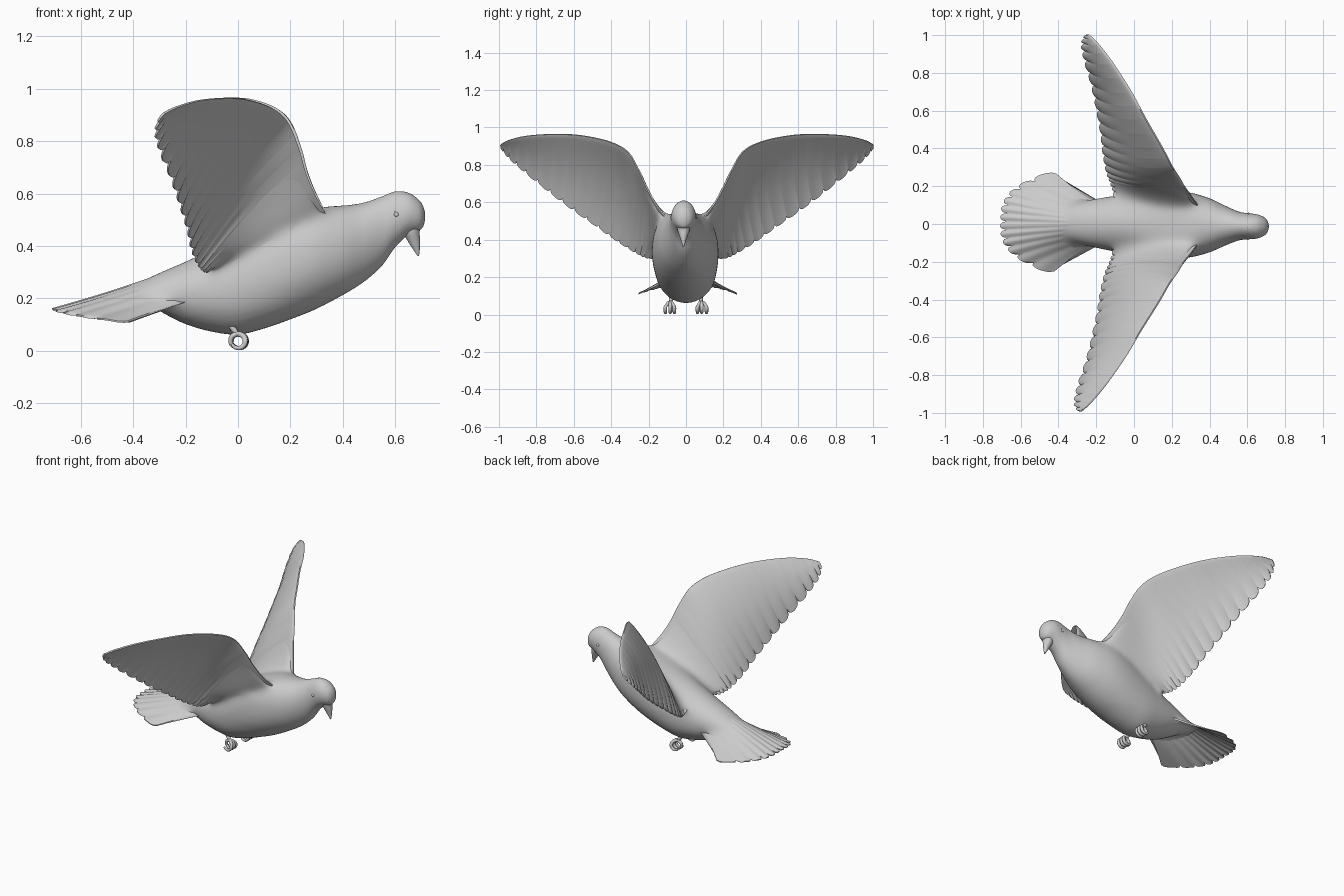
import bpy, bmesh, math
from mathutils import Vector, Matrix

cube = bpy.data.objects.get("Cube")
if cube:
    bpy.data.objects.remove(cube, do_unlink=True)

grey = bpy.data.materials.new("plain_grey")
grey.use_nodes = True
COLOUR = (0.6, 0.6, 0.6, 1)
grey.diffuse_color = COLOUR
grey.node_tree.nodes["Principled BSDF"].inputs["Base Color"].default_value = COLOUR

YAW = Matrix.Rotation(-0.02, 4, 'Z')   # the whole bird is turned very slightly


def finish(name, bm):
    """Turn a bmesh into a smooth shaded, coloured object."""
    bmesh.ops.recalc_face_normals(bm, faces=bm.faces)
    mesh = bpy.data.meshes.new(name)
    bm.to_mesh(mesh)
    bm.free()
    mesh.transform(YAW)
    mesh.materials.append(grey)
    obj = bpy.data.objects.new(name, mesh)
    bpy.context.collection.objects.link(obj)
    bpy.ops.object.select_all(action='DESELECT')
    obj.select_set(True)
    bpy.context.view_layer.objects.active = obj
    bpy.ops.object.shade_smooth_by_angle(angle=math.radians(60))
    return obj


def skin(bm, rings):
    """Skin a list of equally long closed rings and cap both ends."""
    rows = [[bm.verts.new(p) for p in ring] for ring in rings]
    n = len(rows[0])
    for a, b in zip(rows, rows[1:]):
        for i in range(n):
            j = (i + 1) % n
            bm.faces.new((a[i], a[j], b[j], b[i]))
    bm.faces.new(rows[0])
    bm.faces.new(rows[-1])


def loft(name, rings):
    bm = bmesh.new()
    skin(bm, rings)
    return finish(name, bm)


def spline(keys, t):
    """Smooth value through a list of tuples, t from 0 to 1."""
    f = min(max(t, 0), 1) * (len(keys) - 1)
    i = min(int(f), len(keys) - 2)
    f -= i
    last = len(keys) - 1
    p0, p1, p2, p3 = (Vector(keys[min(max(k, 0), last)]) for k in range(i - 1, i + 3))
    return 0.5 * (2 * p1 + (p2 - p0) * f + (2 * p0 - 5 * p1 + 4 * p2 - p3) * f * f
                  + (3 * p1 - p0 - 3 * p2 + p3) * f ** 3)


def circle(n):
    return [(math.cos(2 * math.pi * i / n), math.sin(2 * math.pi * i / n)) for i in range(n)]


def tube(name, path, radius, steps=16):
    """Tapered round tube along a path."""
    rings = []
    for k in range(steps + 1):
        t = k / steps
        p = spline(path, t)
        d = (spline(path, t + 0.02) - spline(path, t - 0.02)).normalized()
        across = Vector((0, 1, 0))
        up = d.cross(across).normalized()
        r = radius * (1 - 0.45 * t ** 3)
        rings.append([p + across * r * c + up * r * s for c, s in circle(10)])
    loft(name, rings)


def scallop(t, count):
    """Rounded feather tip, 0 in the notch and 1 on the crown."""
    f = (t * count) % 1
    return math.sqrt(max(0, 1 - (2 * f - 1) ** 2))


def ripple(t, count):
    return math.cos(2 * math.pi * (t * count - 0.5))


# Wing stations from root to tip: front edge and rear edge
FRONT = [(0.35, 0.085, 0.50), (0.30, 0.155, 0.59), (0.262, 0.205, 0.68), (0.235, 0.25, 0.775),
         (0.195, 0.31, 0.872), (0.14, 0.41, 0.925), (0.05, 0.56, 0.957), (-0.03, 0.70, 0.964),
         (-0.13, 0.85, 0.955), (-0.21, 0.95, 0.932), (-0.26, 0.997, 0.908)]
REAR = [(-0.10, 0.11, 0.33), (-0.108, 0.17, 0.305), (-0.125, 0.22, 0.31), (-0.145, 0.27, 0.335),
        (-0.165, 0.36, 0.39), (-0.18, 0.47, 0.468), (-0.205, 0.60, 0.558), (-0.235, 0.73, 0.655),
        (-0.275, 0.86, 0.76), (-0.292, 0.95, 0.838), (-0.275, 0.995, 0.893)]
FEATHERS, CHORD = 20, 18


def wing_rings(side, end=1.0, base=0.011, swell=0.0):
    """Wing sections; swell thickens the root that grows out of the body."""
    rings = []
    steps = int(FEATHERS * 12 * end)
    for k in range(steps + 1):
        s = end * k / steps
        a, b = spline(FRONT, s), spline(REAR, s)
        chord = b - a
        span = (spline(FRONT, s + 0.02) + spline(REAR, s + 0.02)
                - spline(FRONT, s - 0.02) - spline(REAR, s - 0.02))
        normal = span.cross(chord).normalized()
        length = chord.length
        notch = min(0.012 + 0.025 * s, 0.4 * length) * (1 - scallop(s, FEATHERS))
        reach = 1 + (0.008 - notch) / length
        root = max(0, 1 - s / 0.32) ** 2
        upper, lower = [], []
        for i in range(CHORD + 1):
            c = (i / CHORD) ** 1.3
            p = a + chord * c * reach
            thick = 0.004 + (base + swell * root) * math.sqrt(c) * (1 - c) * 2 * min(1, length / 0.3)
            mid = 0.06 * length * 4 * c * (1 - c) * (1 - root)
            mid += 0.0022 * ripple(s, FEATHERS) * max(0, c - 0.4) * (1 - root)
            for line, offset in ((upper, mid + thick), (lower, mid - thick)):
                q = p + normal * offset
                line.append((q.x, q.y * side, q.z))
        rings.append(upper + lower[::-1])
    return rings


# Fanned tail
TAIL_FEATHERS = 12


def tail_rings(wide=1.0, far=1.0, bulk=0.008):
    rings = []
    for k in range(TAIL_FEATHERS * 10 + 1):
        t = k / (TAIL_FEATHERS * 10)
        u = (2 * t - 1) * wide
        start = Vector((-0.13, 0.085 * u, 0.345 - 0.13 * u * u))
        end = Vector((-0.70 + 0.27 * abs(u) ** 3.1, 0.27 * u, 0.16 - 0.05 * u * u))
        upper, lower = [], []
        for i in range(21):
            v = far * i / 20
            w = v * (1.015 - 0.06 * (1 - scallop(t, TAIL_FEATHERS)))
            p = start.lerp(end, w)
            p.y = start.y + (end.y - start.y) * w ** 1.4
            p.z += 0.003 * ripple(t, TAIL_FEATHERS) * v * v - 0.03 * w * (1 - w) * (1 - u * u)
            thick = Vector((0, 0, 0.003 + bulk * (1 - v / far) * (1 - 0.7 * u * u)))
            upper.append(p + thick)
            lower.append(p - thick)
        rings.append(upper + lower[::-1])
    return rings


# Body and head: x, underside, back, half width
BODY = [(-0.45, 0.222, 0.232, 0.015), (-0.38, 0.195, 0.262, 0.07), (-0.30, 0.15, 0.30, 0.107),
        (-0.20, 0.102, 0.343, 0.133), (-0.10, 0.073, 0.39, 0.15), (0, 0.062, 0.435, 0.165),
        (0.10, 0.085, 0.475, 0.174), (0.20, 0.12, 0.515, 0.18), (0.30, 0.16, 0.547, 0.173),
        (0.40, 0.21, 0.556, 0.145), (0.48, 0.262, 0.566, 0.107), (0.55, 0.325, 0.59, 0.078),
        (0.60, 0.395, 0.609, 0.069), (0.65, 0.442, 0.604, 0.065), (0.69, 0.458, 0.577, 0.049),
        (0.708, 0.475, 0.55, 0.028), (0.715, 0.51, 0.52, 0.004)]
rings = []
for k in range(97):
    x, low, high, wide = spline(BODY, k / 96)
    # square shoulders carry the wings
    square = 1 - 0.25 * max(0, 1 - ((x - 0.2) / 0.25) ** 2)
    ring = []
    for c, s in circle(40):
        power = square if s > 0 else 1
        ring.append((x, wide * math.copysign(abs(c) ** power, c),
                     (low + high) / 2 + (high - low) / 2 * math.copysign(abs(s) ** power, s)))
    rings.append(ring)
bm = bmesh.new()
skin(bm, rings)
skin(bm, tail_rings(0.97, 0.6, 0.02))
for side in (1, -1):
    skin(bm, wing_rings(side, 0.3, 0.007, 0.05))
body = finish("body", bm)

# Fuse the body with the wing and tail roots, then soften the joints
remesh = body.modifiers.new("fuse", 'REMESH')
remesh.mode = 'VOXEL'
remesh.voxel_size = 0.008
bpy.ops.object.modifier_apply(modifier=remesh.name)
bm = bmesh.new()
bm.from_mesh(body.data)
for step in range(9):
    # the softened zone shrinks step by step so that its border fades out
    fade = step / 8
    zone = [v for v in bm.verts if step == 0 or v.co.x < 0.50 - 0.14 * fade
            and v.co.z > 0.15 + 0.07 * fade + 0.3 * min(0, v.co.x + 0.1)]
    for _ in range(8 if step else 2):
        bmesh.ops.smooth_vert(bm, verts=zone, factor=0.5,
                              use_axis_x=True, use_axis_y=True, use_axis_z=True)
bm.to_mesh(body.data)
bm.free()
body.data.materials.clear()
body.data.materials.append(grey)
bpy.ops.object.shade_smooth()

loft("tail", tail_rings())

# Beak: centre x, height, depth, half width
BEAK = [(0.662, 0.48, 0.034, 0.036), (0.663, 0.45, 0.030, 0.032), (0.671, 0.42, 0.024, 0.022),
        (0.680, 0.39, 0.014, 0.012), (0.688, 0.362, 0.003, 0.003)]
rings = []
for k in range(17):
    x, z, deep, wide = spline(BEAK, k / 16)
    rings.append([(x + deep * c, wide * s, z) for c, s in circle(20)])
loft("beak", rings)

# Paired parts
for side, word in ((1, "left"), (-1, "right")):
    loft(word + "_wing", wing_rings(side))

    # Eye with a raised lid ring
    eye = Vector((0.605, side * 0.061, 0.52))
    rings = [[eye + Vector(((0.014 + 0.003 * a) * c, side * 0.005 * b, (0.014 + 0.003 * a) * s))
              for a, b in circle(8)] for c, s in circle(24)]
    loft(word + "_eyelid", rings + rings[:1])
    bm = bmesh.new()
    bmesh.ops.create_uvsphere(bm, u_segments=16, v_segments=10, radius=0.011,
                              matrix=Matrix.Translation(eye))
    finish(word + "_eye", bm)

    # Leg and curled toes
    tube(word + "_leg", [(-0.035, side * 0.075, 0.13), (-0.02, side * 0.078, 0.09),
                         (0.0, side * 0.082, 0.064)], 0.013)
    for label, spread in (("inner", -0.022), ("middle", 0), ("outer", 0.026)):
        path = []
        for k in range(9):
            a = math.radians(100 - 32 * k)
            path.append((0.003 + 0.027 * math.cos(a), side * (0.084 + spread * min(1, k / 3)),
                         0.0375 + 0.027 * math.sin(a)))
        tube(word + "_" + label + "_toe", path, 0.0105)
    tube(word + "_hind_toe", [(0.0, side * 0.083, 0.066), (-0.022, side * 0.083, 0.054),
                              (-0.026, side * 0.08, 0.03), (-0.014, side * 0.08, 0.014)], 0.01)
